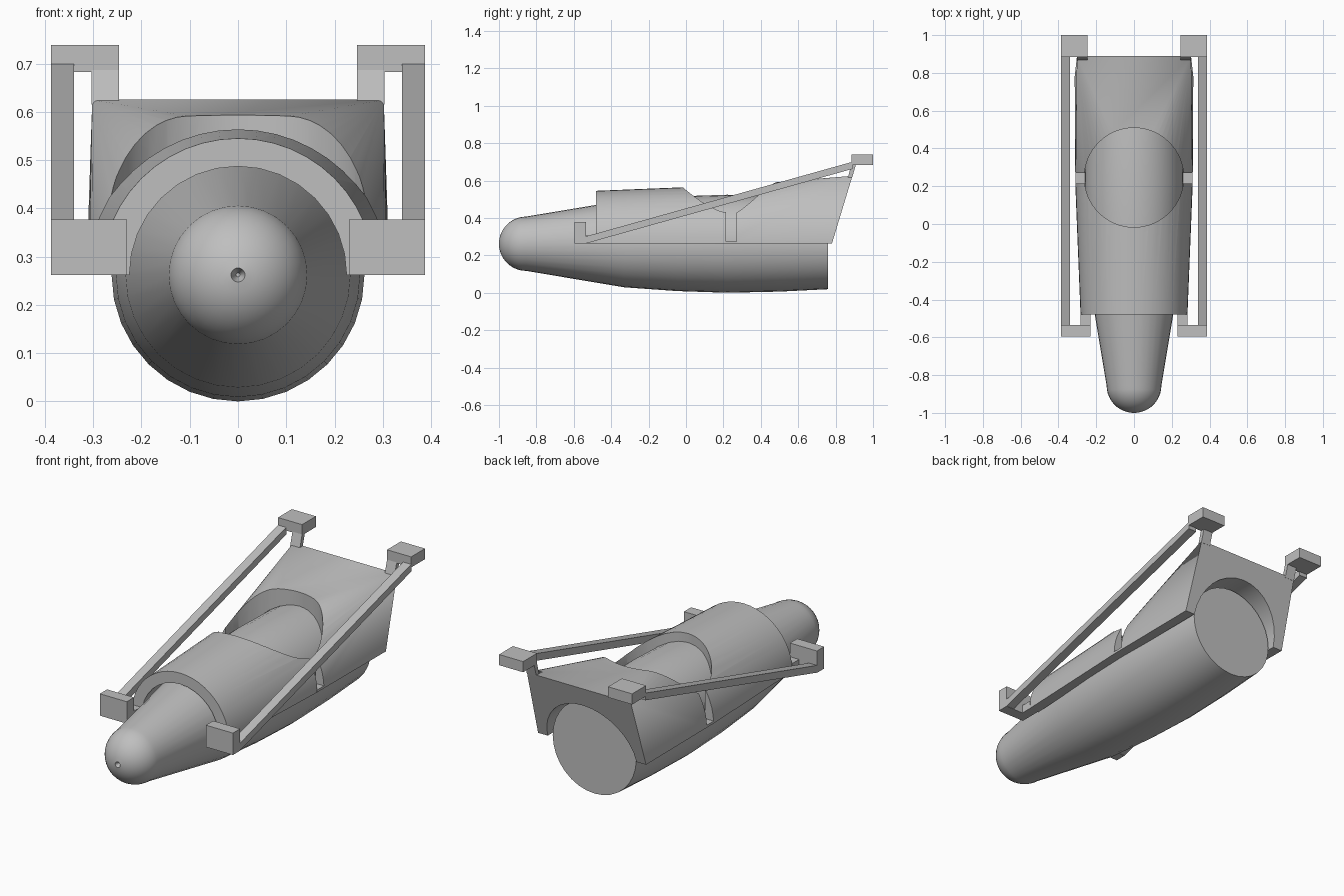
import bpy, bmesh
from math import sin, cos, pi, radians

if "Cube" in bpy.data.objects:
    bpy.data.objects.remove(bpy.data.objects["Cube"], do_unlink=True)

AXIS_Z = 0.262      # height of the long axis
SEGMENTS = 32

grey = bpy.data.materials.new("plain grey")
grey.use_nodes = True
grey.diffuse_color = (0.52, 0.52, 0.52, 1)
grey.node_tree.nodes["Principled BSDF"].inputs["Base Color"].default_value = grey.diffuse_color


def make_object(name, bm):
    bmesh.ops.recalc_face_normals(bm, faces=bm.faces[:])
    mesh = bpy.data.meshes.new(name)
    bm.to_mesh(mesh)
    bm.free()
    mesh.materials.append(grey)
    obj = bpy.data.objects.new(name, mesh)
    bpy.context.collection.objects.link(obj)
    return obj


def smooth(obj, angle=30):
    bpy.ops.object.select_all(action='DESELECT')
    obj.select_set(True)
    bpy.context.view_layer.objects.active = obj
    bpy.ops.object.shade_smooth_by_angle(angle=radians(angle))


def revolve(name, profile):
    """Closed solid turned around the long axis from (y, radius) pairs."""
    bm = bmesh.new()
    rings = []
    for y, r in profile:
        rings.append([bm.verts.new((r * cos(2 * pi * i / SEGMENTS), y,
                                    AXIS_Z + r * sin(2 * pi * i / SEGMENTS)))
                      for i in range(SEGMENTS)])
    for a, b in zip(rings, rings[1:]):
        for i in range(SEGMENTS):
            j = (i + 1) % SEGMENTS
            bm.faces.new((a[i], a[j], b[j], b[i]))
    bm.faces.new(rings[0])
    bm.faces.new(rings[-1])
    return make_object(name, bm)


def hull(name, points):
    """Convex solid around the points."""
    bm = bmesh.new()
    for p in points:
        bm.verts.new(p)
    bmesh.ops.convex_hull(bm, input=bm.verts[:])
    bmesh.ops.dissolve_limit(bm, angle_limit=radians(0.5),
                             verts=bm.verts[:], edges=bm.edges[:])
    return make_object(name, bm)


def half_ring(y, r, steps=24):
    return [(r * cos(pi * i / steps), y, AXIS_Z + r * sin(pi * i / steps))
            for i in range(steps + 1)]


def side_bar(name, x0, x1, outline):
    """Side outline of (y, z) pairs extruded in x, made on both sides."""
    for side, s in (("left", 1), ("right", -1)):
        hull(side + "_" + name, [(s * x, y, z) for x in (x0, x1) for y, z in outline])


def rect(y0, y1, z0, z1):
    return [(y0, z0), (y1, z0), (y1, z1), (y0, z1)]


def carve(obj, cutters):
    for cutter in cutters:
        cutter.hide_render = True
        mod = obj.modifiers.new("cut", 'BOOLEAN')
        mod.operation = 'DIFFERENCE'
        mod.solver = 'EXACT'
        mod.object = cutter
        bpy.context.view_layer.objects.active = obj
        bpy.ops.object.modifier_apply(modifier=mod.name)
    smooth(obj)


# Body: round nose with a small opening, tapered front, gently bulged rear
nose_r, nose_y = 0.145, -0.855
start = 0.1
nose = [(nose_y - nose_r * cos(a), nose_r * sin(a))
        for a in [start + (pi / 2 - start) * i / 10 for i in range(11)]]
body = revolve("body", [(-0.97, 0.004)] + nose
               + [(-0.33, 0.233), (-0.05, 0.253), (0.22, 0.262), (0.5, 0.256), (0.76, 0.243)])
smooth(body)

# Cutters: long bore for the body and an upright round opening
bore = revolve("bore_cutter", [(-0.7, 0.213), (-0.48, 0.225), (0.1, 0.258), (1.1, 0.258)])
bm = bmesh.new()
bmesh.ops.create_cone(bm, cap_ends=True, segments=64, radius1=0.263, radius2=0.263, depth=1.0)
bmesh.ops.translate(bm, verts=bm.verts[:], vec=(0, 0.246, 0.72))
opening = make_object("opening_cutter", bm)

# Front shell: half-round cover
front_shell = hull("front_shell", half_ring(-0.48, 0.283) + half_ring(0.215, 0.311))
carve(front_shell, [bore, opening])

# Rear shell: half-round front blending into a square, leaning back
corners = [(s * x, y, z) for s in (-1, 1)
           for x, y, z in ((0.302, 0.89, 0.625), (0.314, 0.78, AXIS_Z))]
rear_shell = hull("rear_shell", half_ring(0.27, 0.311) + corners)
carve(rear_shell, [bore, opening])

for cutter in (bore, opening):
    bpy.data.objects.remove(cutter, do_unlink=True)

# Thin links joining the two shells at the bottom of the side slots
side_bar("shell_link", 0.255, 0.311, rect(0.21, 0.275, AXIS_Z, 0.275))

# Front blocks and their short connectors to the shell
side_bar("front_block", 0.23, 0.387, rect(-0.595, -0.535, AXIS_Z, 0.377))
side_bar("front_connector", 0.23, 0.283, rect(-0.54, -0.475, AXIS_Z, 0.305))

# Rear blocks and leaning connectors
side_bar("rear_block", 0.247, 0.387, rect(0.885, 1.0, 0.682, 0.738))
side_bar("rear_connector", 0.247, 0.303,
         [(0.865, 0.615), (0.888, 0.615), (0.91, 0.69), (0.886, 0.69)])

# Long sloping side rails
side_bar("side_rail", 0.34, 0.387,
         [(-0.54, AXIS_Z), (-0.54, 0.3), (0.89, 0.7), (0.89, 0.662)])
